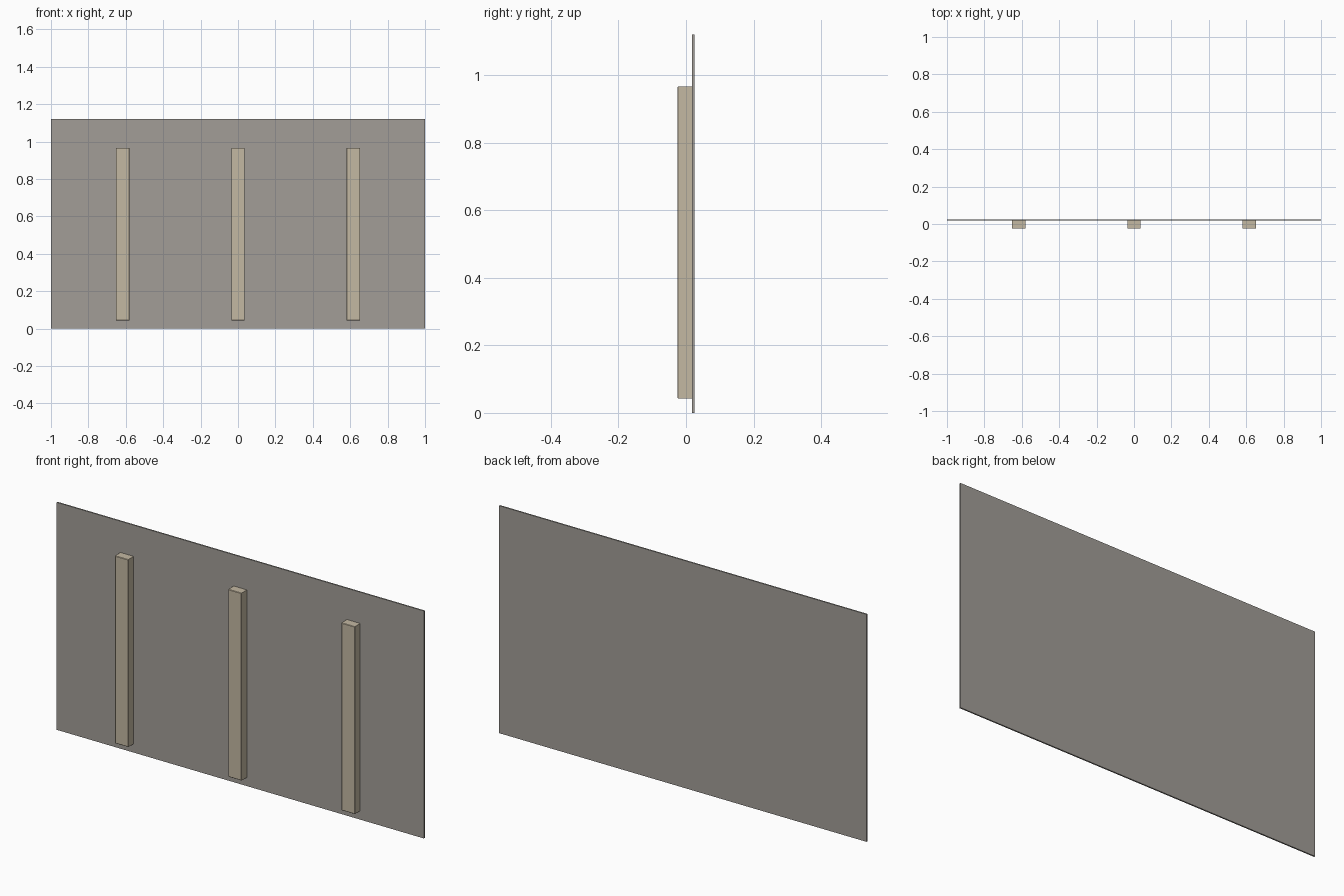
import bpy, bmesh
from mathutils import Vector

if "Cube" in bpy.data.objects:
    bpy.data.objects.remove(bpy.data.objects["Cube"])


def material(name, rgb):
    m = bpy.data.materials.new(name)
    m.diffuse_color = (*rgb, 1.0)
    m.use_nodes = True
    m.node_tree.nodes["Principled BSDF"].inputs["Base Color"].default_value = m.diffuse_color
    return m


GREY = material("warm grey", (0.36, 0.34, 0.31))
WOOD = material("pale wood", (0.55, 0.48, 0.36))


def box(name, lo, hi, mat, bevel=0.0):
    """Axis-aligned box between two corners, with optional eased front edges."""
    lo, hi = Vector(lo), Vector(hi)
    bm = bmesh.new()
    bmesh.ops.create_cube(bm, size=1)
    bmesh.ops.scale(bm, vec=hi - lo, verts=bm.verts)
    bmesh.ops.translate(bm, vec=(lo + hi) / 2, verts=bm.verts)
    if bevel:
        front = [e for e in bm.edges
                 if all(abs(v.co.y - lo.y) < 1e-5 for v in e.verts)]
        bmesh.ops.bevel(bm, geom=front, offset=bevel, segments=1, affect='EDGES')
    mesh = bpy.data.meshes.new(name)
    bm.to_mesh(mesh)
    bm.free()
    mesh.materials.append(mat)
    ob = bpy.data.objects.new(name, mesh)
    bpy.context.collection.objects.link(ob)
    return ob


# Thin back panel
box("panel", (-1, 0.018, 0), (1, 0.025, 1.12), GREY)

# Three upright battens fixed to the front
for side, x in (("left", -0.617), ("middle", 0.0), ("right", 0.617)):
    box(f"{side}_batten", (x - 0.036, -0.025, 0.043), (x + 0.036, 0.018, 0.966),
        WOOD, bevel=0.002)
